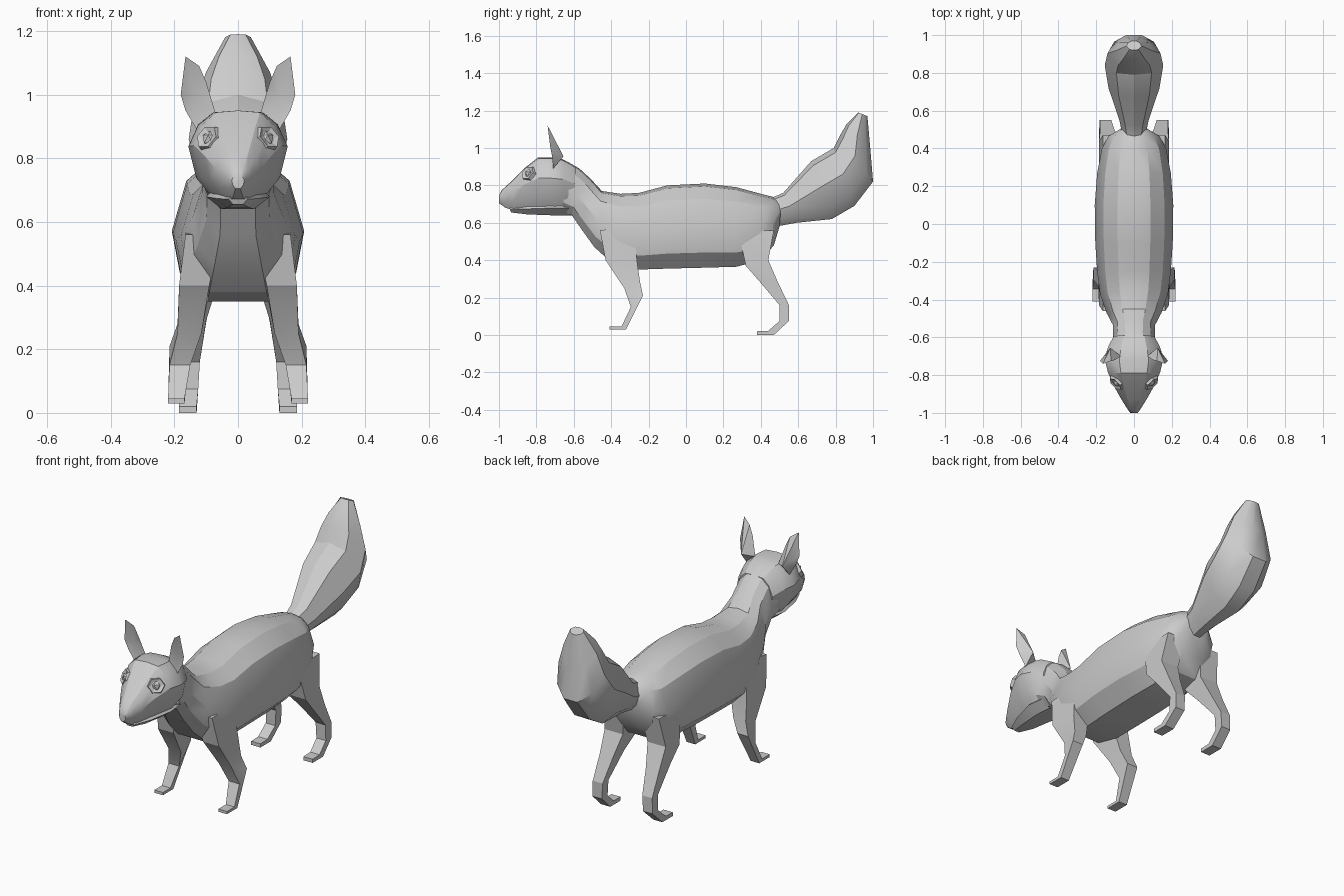
import bpy, bmesh
from mathutils import Vector


def finish(name, bm, mirror=False, angle=0.5):
    bmesh.ops.recalc_face_normals(bm, faces=bm.faces)
    me = bpy.data.meshes.new(name)
    bm.to_mesh(me)
    bm.free()
    ob = bpy.data.objects.new(name, me)
    bpy.context.collection.objects.link(ob)
    if mirror:
        ob.modifiers.new("Mirror", 'MIRROR')
    bpy.ops.object.select_all(action='DESELECT')
    ob.select_set(True)
    bpy.context.view_layer.objects.active = ob
    bpy.ops.object.shade_smooth_by_angle(angle=angle)
    return ob


def bridge(name, rings, mirror=False, angle=0.5):
    """Skin a list of point rings and cap both ends."""
    bm = bmesh.new()
    rv = [[bm.verts.new(p) for p in r] for r in rings]
    n = len(rv[0])
    for a, b in zip(rv, rv[1:]):
        for i in range(n):
            j = (i + 1) % n
            bm.faces.new((a[i], a[j], b[j], b[i]))
    bm.faces.new(rv[0])
    bm.faces.new(rv[-1])
    return finish(name, bm, mirror, angle)


def loft(name, sections, profile):
    """Sections: top y, top z, bottom y, bottom z, half width."""
    full = profile + [(t, -w) for t, w in reversed(profile) if w > 0]
    rings = [[(w * hw, ty + (by - ty) * t, tz + (bz - tz) * t) for t, w in full]
             for ty, tz, by, bz, hw in sections]
    return bridge(name, rings)


def leg(name, sections):
    """Sections: front y, z, back y, z, inner x, outer x."""
    rings = [[(xi, fy, fz), (xo, fy, fz), (xo, by, bz), (xi, by, bz)]
             for fy, fz, by, bz, xi, xo in sections]
    return bridge(name, rings, True, 0.4)


# Torso and neck
loft("body", [
    (.51, .71, .50, .58, .07),
    (.46, .74, .47, .48, .135),
    (.40, .755, .40, .40, .17),
    (.27, .79, .27, .365, .195),
    (.10, .81, .10, .36, .208),
    (-.10, .80, -.10, .355, .205),
    (-.25, .76, -.25, .35, .195),
    (-.35, .755, -.39, .38, .18),
    (-.45, .77, -.49, .47, .145),
    (-.51, .835, -.555, .56, .112),
    (-.57, .89, -.61, .64, .11),
    (-.64, .93, -.66, .66, .12),
], [(0, 0), (.035, .42), (.18, .78), (.53, 1), (.82, .88), (1, .5)])

# Head and muzzle
loft("head", [
    (-.59, .90, -.60, .66, .108),
    (-.66, .94, -.64, .655, .138),
    (-.72, .95, -.70, .655, .156),
    (-.79, .95, -.78, .66, .138),
    (-.86, .895, -.86, .665, .105),
    (-.93, .825, -.92, .665, .068),
    (-.985, .775, -.965, .68, .036),
    (-1.0, .745, -1.0, .705, .02),
], [(0, 0), (.02, .5), (.15, .8), (.38, 1), (.72, .84), (1, .4)])

# Lower jaw
loft("lower_jaw", [
    (-.60, .70, -.61, .64, .085),
    (-.72, .70, -.72, .64, .10),
    (-.85, .69, -.85, .645, .07),
    (-.945, .68, -.935, .655, .03),
], [(0, .8), (.35, 1), (1, .5)])

# Bushy tail
loft("tail", [
    (.45, .73, .48, .58, .06),
    (.52, .76, .59, .60, .078),
    (.67, .93, .78, .62, .135),
    (.79, 1.0, .90, .69, .155),
    (.825, 1.07, 1.0, .82, .14),
    (.86, 1.13, .985, 1.0, .10),
    (.92, 1.19, .97, 1.17, .04),
], [(0, 0), (.08, .6), (.45, 1), (.8, .75), (1, .3)])

# Legs
leg("front_leg", [
    (-.46, .56, -.28, .58, .06, .165),
    (-.43, .40, -.26, .38, .09, .185),
    (-.33, .25, -.245, .28, .115, .19),
    (-.295, .15, -.23, .21, .15, .215),
    (-.345, .045, -.32, .03, .168, .22),
    (-.41, .045, -.41, .03, .168, .22),
])
leg("hind_leg", [
    (.28, .55, .47, .56, .05, .165),
    (.32, .37, .44, .40, .075, .185),
    (.39, .29, .49, .285, .10, .18),
    (.50, .16, .55, .16, .12, .18),
    (.50, .075, .55, .075, .125, .182),
    (.44, .022, .47, 0, .13, .186),
    (.38, .02, .38, 0, .13, .186),
])

# Ears: rim with a hollow front and a bulging back
bm = bmesh.new()
rim = [bm.verts.new(p) for p in [
    (.07, -.70, .94), (.10, -.72, 1.04), (.122, -.725, 1.09), (.165, -.74, 1.12),
    (.18, -.725, 1.0), (.165, -.715, .95), (.13, -.71, .89)]]
for centre in [(.13, -.70, .99), (.125, -.655, .955)]:
    c = bm.verts.new(centre)
    for i in range(len(rim)):
        bm.faces.new((rim[i], rim[(i + 1) % len(rim)], c))
finish("ear", bm, True)

# Eyes: faceted ball in an almond lid rim
out = Vector((.62, -.62, .4)).normalized()
side = out.cross(Vector((0, 0, 1))).normalized()
up = side.cross(out)
eye = Vector((.086, -.835, .86))
bm = bmesh.new()
bmesh.ops.create_icosphere(bm, subdivisions=1, radius=.028)
bmesh.ops.translate(bm, verts=bm.verts, vec=eye)
finish("eye", bm, True, 0.1)

almond = [(-1, 0), (-.5, .8), (.5, .8), (1, 0), (.5, -.8), (-.5, -.8)]
bridge("eyelid", [[eye + side * a * r + up * b * r + out * d for a, b in almond]
                  for r, d in [(.05, -.005), (.042, .02), (.026, .014)]], True, 0.1)
